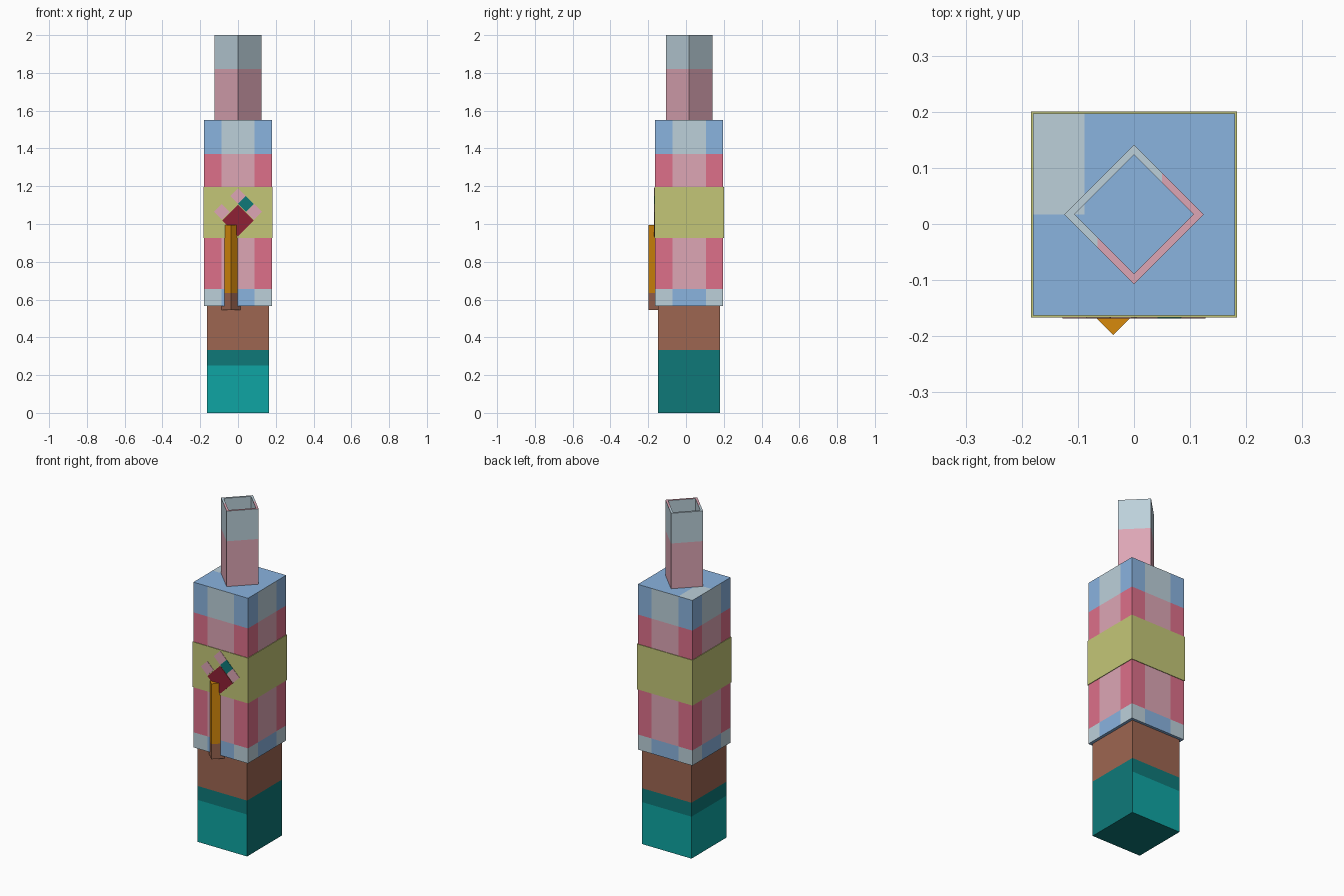
import bpy, bmesh, math
from mathutils import Vector, Matrix

if "Cube" in bpy.data.objects:
    bpy.data.objects.remove(bpy.data.objects["Cube"])

CY = 0.017  # depth of the main axis


def material(name, rgb):
    m = bpy.data.materials.new(name)
    lin = [(c / 255 / 12.92) if c <= 10 else ((c / 255 + 0.055) / 1.055) ** 2.4 for c in rgb]
    m.diffuse_color = (*lin, 1)
    m.use_nodes = True
    m.node_tree.nodes["Principled BSDF"].inputs["Base Color"].default_value = m.diffuse_color
    return m


MATS = {n: material(n, c) for n, c in {
    "blue": (138, 179, 223), "pale_blue": (188, 208, 218),
    "pale_pink": (221, 166, 181), "rose": (221, 112, 138),
    "olive": (196, 198, 119), "brown": (157, 102, 81),
    "teal": (14, 165, 163), "dark_teal": (14, 121, 121),
    "maroon": (143, 33, 53), "orange": (215, 138, 12)}.items()}


def finish(name, bm, rule):
    """Turn a bmesh into an object, colouring each face by rule(centre, normal)."""
    bm.normal_update()
    mesh = bpy.data.meshes.new(name)
    used = []
    for f in bm.faces:
        col = rule(f.calc_center_median(), f.normal)
        if col not in used:
            used.append(col)
            mesh.materials.append(MATS[col])
        f.material_index = used.index(col)
    bm.to_mesh(mesh)
    bm.free()
    ob = bpy.data.objects.new(name, mesh)
    bpy.context.collection.objects.link(ob)
    return ob


def cut(bm, axis, values):
    """Slice the mesh so that colour borders fall on edges."""
    for v in values:
        co, no = Vector((0, 0, 0)), Vector((0, 0, 0))
        co[axis], no[axis] = v, 1
        bmesh.ops.bisect_plane(bm, geom=bm.verts[:] + bm.edges[:] + bm.faces[:],
                               plane_co=co, plane_no=no, dist=1e-5)


def block(name, centre, size, rule, cuts=(), turn=None):
    bm = bmesh.new()
    bmesh.ops.create_cube(bm, size=1)
    bmesh.ops.scale(bm, vec=size, verts=bm.verts)
    if turn:
        bmesh.ops.rotate(bm, matrix=Matrix.Rotation(math.pi / 4, 3, turn), verts=bm.verts)
    bmesh.ops.translate(bm, vec=centre, verts=bm.verts)
    for axis, values in cuts:
        cut(bm, axis, values)
    return finish(name, bm, rule)


# Base: brown above teal, with one dark side
def base_rule(c, n):
    if c.z > 0.333:
        return "brown"
    return "dark_teal" if c.z > 0.25 or n.x > 0.5 or n.z < -0.5 else "teal"


block("base", (0, CY, 0.29), (0.326, 0.328, 0.58), base_rule, [(2, (0.25, 0.333))])


# Body: striped sleeve
def body_rule(c, n):
    if n.z > 0.5:
        return "pale_blue" if c.x < -0.085 and c.y > CY else "blue"
    if n.z < -0.5:
        return "blue"
    middle = abs(c.x if abs(n.y) > 0.5 else c.y - CY) < 0.088
    if c.z > 1.37:
        return "pale_blue" if middle else "blue"
    if c.z > 0.655:
        return "pale_pink" if middle else "rose"
    return "blue" if middle else "pale_blue"


block("body", (0, CY, 1.0575), (0.36, 0.36, 0.985), body_rule,
      [(0, (-0.088, 0.088)), (1, (CY - 0.088, CY, CY + 0.088)), (2, (0.655, 1.37))])

# Wrapped band
block("band", (0, CY, 1.06), (0.367, 0.367, 0.27), lambda c, n: "olive")

# Chimney: open square tube, turned 45 degrees
bm = bmesh.new()
rings = []
for r, z in ((0.124, 1.55), (0.124, 2.0), (0.106, 2.0), (0.106, 1.55)):
    rings.append([bm.verts.new((r * math.cos(k * math.pi / 2), CY + r * math.sin(k * math.pi / 2), z))
                  for k in range(4)])
for a, b in zip(rings, rings[1:]):
    for k in range(4):
        j = (k + 1) % 4
        bm.faces.new((a[k], a[j], b[j], b[k]))
cut(bm, 2, (1.82,))
cut(bm, 0, (-0.065, 0.05))


def chimney_rule(c, n):
    if n.z > 0.5:
        grey = c.x < -0.065 or (c.y > CY and c.x < 0.05)
        return "pale_blue" if grey else "pale_pink"
    return "pale_blue" if c.z > 1.82 else "pale_pink"


finish("chimney", bm, chimney_rule)

# Stem: post turned 45 degrees, set into the front of the body
side = 0.053 * math.sqrt(2)
block("stem", (-0.037, -0.145, 0.77), (side, side, 0.45),
      lambda c, n: "orange" if c.z > 0.635 else "brown", [(2, (0.635,))], turn="Z")

# Flower: thin diamond plates on the front of the band
for name, x, z, half, col in (("flower_centre", 0, 1.018, 0.083, "maroon"),
                              ("petal_top", 0, 1.148, 0.042, "pale_pink"),
                              ("petal_left", -0.085, 1.064, 0.042, "pale_pink"),
                              ("petal_right", 0.085, 1.064, 0.042, "pale_pink"),
                              ("petal_leaf", 0.042, 1.106, 0.042, "dark_teal")):
    s = half * math.sqrt(2)
    block(name, (x, -0.1665, z), (s, 0.004, s), lambda c, n, col=col: col, turn="Y")
